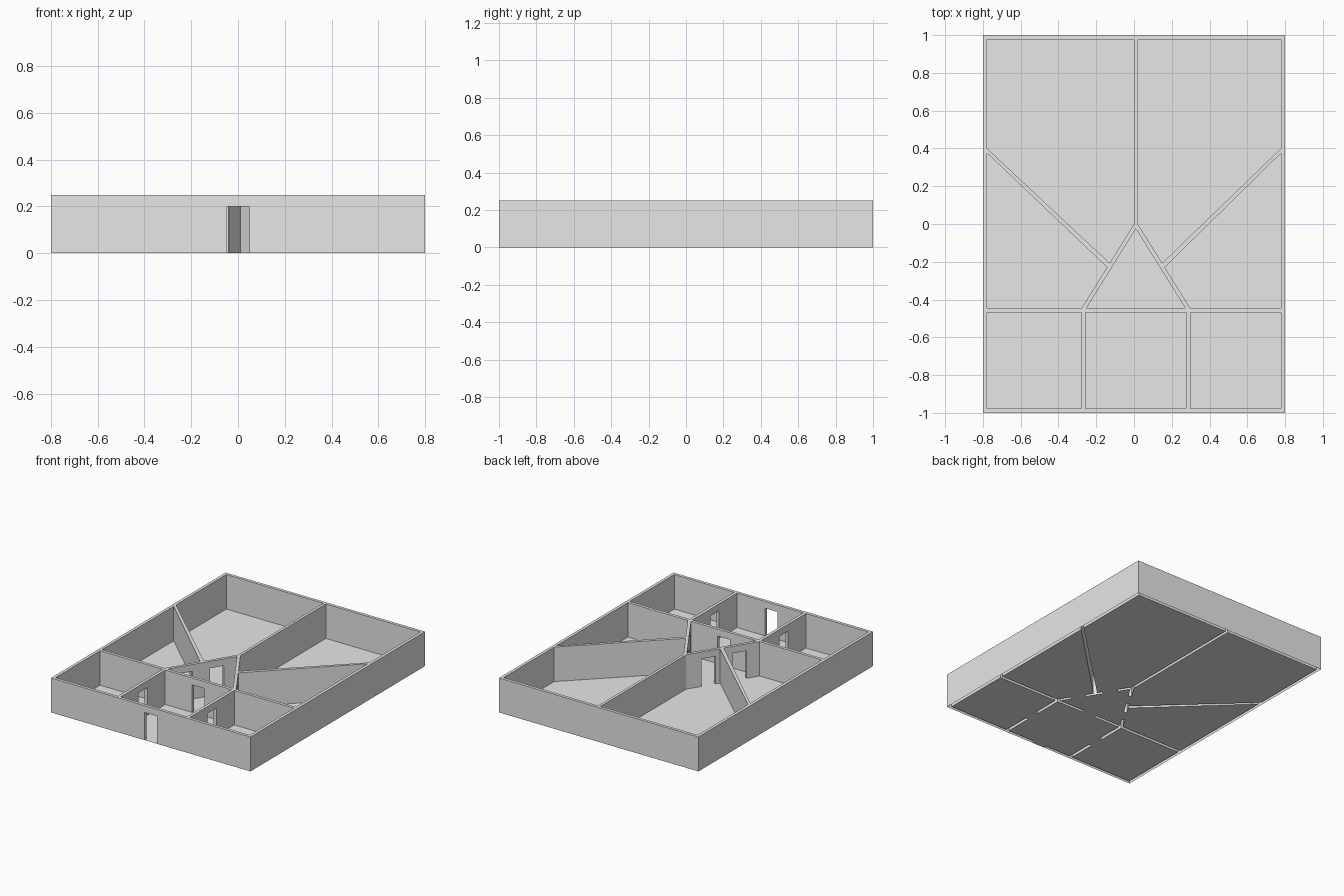
import bpy, bmesh, math
from mathutils import Vector, Matrix

cube = bpy.data.objects.get("Cube")
if cube:
    bpy.data.objects.remove(cube, do_unlink=True)

HEIGHT, DOOR_H, DOOR_W, T = 0.25, 0.2, 0.1, 0.022
HX, HY = 0.8, 1.0
IX, IY = HX - T, HY - T          # inner faces of the outer walls
AXIS = 0.01                      # centre line of the inner walls
CROSS = -0.446                   # back face of the cross wall

grey = bpy.data.materials.new("plain grey")
grey.use_nodes = True
grey.diffuse_color = (0.8, 0.8, 0.8, 1)
grey.node_tree.nodes["Principled BSDF"].inputs["Base Color"].default_value = (0.8, 0.8, 0.8, 1)


def mirrored(points):
    return [(min(IX, 2 * AXIS - x), y) for x, y in reversed(points)]


def rect(x0, y0, x1, y1):
    return [(x0, y0), (x1, y0), (x1, y1), (x0, y1)]


def door_outline(x, y, angle, depth):
    turn = Matrix.Rotation(angle, 2)
    corners = rect(-DOOR_W / 2, -depth / 2, DOOR_W / 2, depth / 2)
    return [tuple(Vector((x, y)) + turn @ Vector(c)) for c in corners]


def make_object(name, outlines, z0, z1=None):
    """Flat outlines, raised to prisms when z1 is given."""
    bm = bmesh.new()
    for outline in outlines:
        face = bm.faces.new([bm.verts.new((x, y, z0)) for x, y in outline])
        face.normal_update()
        if face.normal.z < 0:
            face.normal_flip()
        if z1 is not None:
            out = bmesh.ops.extrude_face_region(bm, geom=[face], use_keep_orig=True)
            top = [g for g in out["geom"] if isinstance(g, bmesh.types.BMVert)]
            bmesh.ops.translate(bm, verts=top, vec=(0, 0, z1 - z0))
    if z1 is not None:
        bmesh.ops.recalc_face_normals(bm, faces=bm.faces)
    mesh = bpy.data.meshes.new(name)
    bm.to_mesh(mesh)
    bm.free()
    mesh.materials.append(grey)
    obj = bpy.data.objects.new(name, mesh)
    bpy.context.collection.objects.link(obj)
    return obj


def cut(target, cutter):
    mod = target.modifiers.new("cut", 'BOOLEAN')
    mod.operation, mod.solver, mod.object = 'DIFFERENCE', 'EXACT', cutter
    bpy.context.view_layer.objects.active = target
    bpy.ops.object.modifier_apply(modifier=mod.name)
    bpy.data.objects.remove(cutter, do_unlink=True)


# Room outlines: the slanted walls form a triangular hall in the middle
FOOT = -0.278                    # outer foot of the left slanted wall
slope = FOOT / CROSS


def on_leg(depth):
    return (-slope * depth, -depth)


back_room = [(-IX, IY), (0, IY), (0, 0), on_leg(0.207), (-IX, 0.4)]
side_room = [(-IX, 0.375), on_leg(0.229), (FOOT, CROSS), (-IX, CROSS)]
front_room = rect(-IX, -IY, FOOT, CROSS - T)
entry = rect(FOOT + T, -IY, 2 * AXIS - FOOT - T, CROSS - T)
inset = T * math.hypot(1, slope)
hall = [(AXIS, -(inset - AXIS) / slope), (FOOT + inset, CROSS),
        (2 * AXIS - FOOT - inset, CROSS)]
rooms = [entry, hall]
for room in (back_room, side_room, front_room):
    rooms += [room, mirrored(room)]

# Doorways: position on the wall's centre line and wall angle
lean = math.atan2(1, slope)
doors = [(0, -HY + T / 2, 0), (AXIS, CROSS - T / 2, 0)]
left_doors = [(FOOT + T / 2, (CROSS - T - IY) / 2, math.pi / 2)]
normal = Vector((math.sin(lean), -math.cos(lean))) * T / 2
for depth in (0.135, 0.325):
    p = Vector(on_leg(depth)) + normal
    left_doors.append((p.x, p.y, lean))
for x, y, a in left_doors:
    doors += [(x, y, a), (2 * AXIS - x, y, math.pi - a)]

# Walls: a block with the rooms and doorways cut out
walls = make_object("walls", [rect(-HX, -HY, HX, HY)], 0, HEIGHT)
cut(walls, make_object("room_cutter", rooms, -0.1, 0.5))
cut(walls, make_object("door_cutter", [door_outline(*d, T * 2.5) for d in doors], -0.1, DOOR_H))

# The walls are open underneath
bm = bmesh.new()
bm.from_mesh(walls.data)
under = [f for f in bm.faces if f.normal.z < -0.9 and f.calc_center_median().z < 0.01]
bmesh.ops.delete(bm, geom=under, context='FACES')
bm.to_mesh(walls.data)
bm.free()

# Floors of the rooms and doorways
make_object("floor", rooms, 0)
make_object("door_sills", [door_outline(*d, T) for d in doors], 0)
